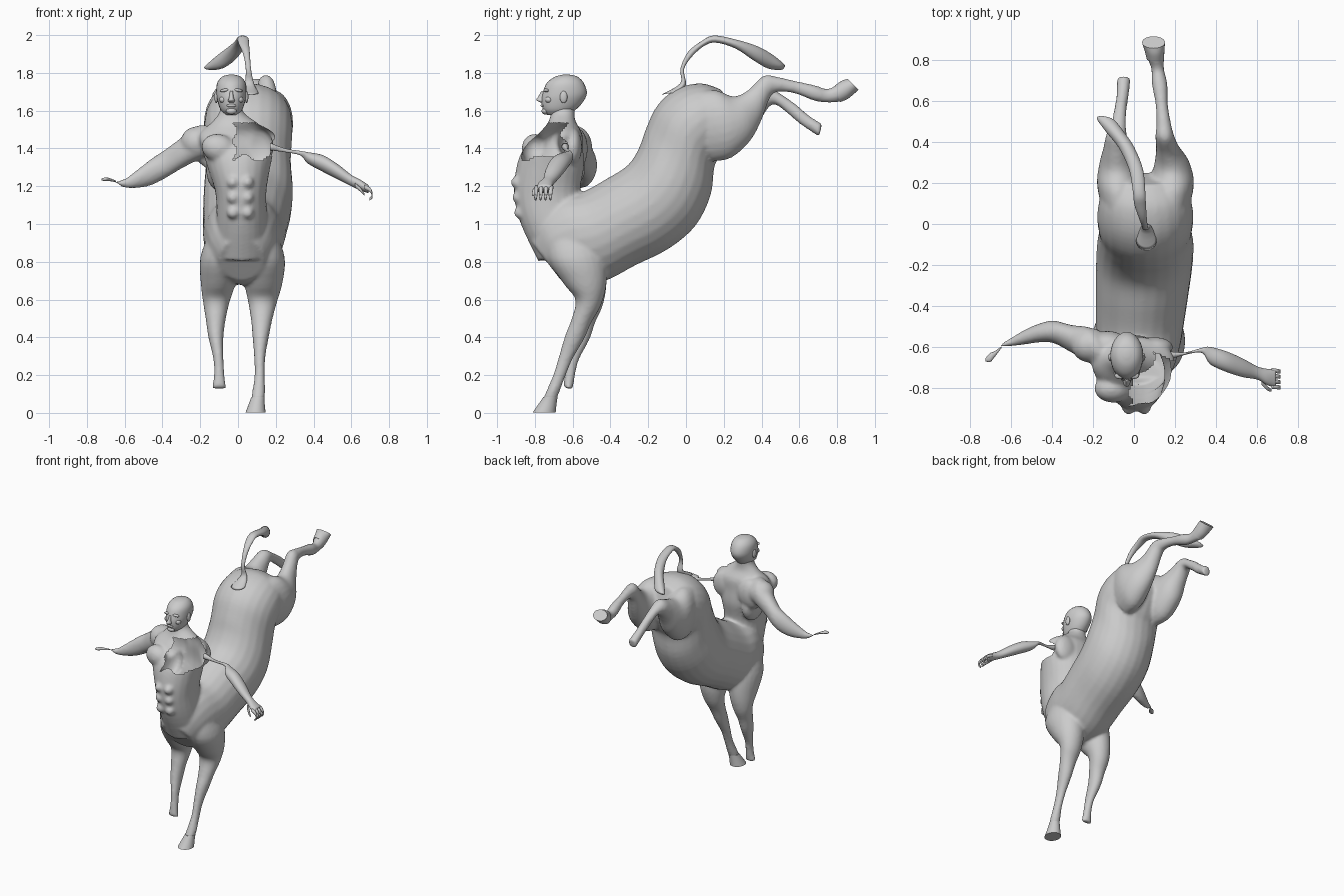
import bpy, bmesh, math
from mathutils import Vector

stone = bpy.data.materials.new("grey_stone")
stone.diffuse_color = (0.6, 0.6, 0.6, 1)


def finish(name, bm):
    bmesh.ops.recalc_face_normals(bm, faces=bm.faces[:])
    me = bpy.data.meshes.new(name)
    bm.to_mesh(me)
    bm.free()
    ob = bpy.data.objects.new(name, me)
    bpy.context.collection.objects.link(ob)
    me.materials.append(stone)
    me.shade_smooth()
    return ob


def catmull(a, b, c, d, t):
    return 0.5 * (2 * b + (c - a) * t + (2 * a - 5 * b + 4 * c - d) * t * t + (3 * b - a - 3 * c + d) * t ** 3)


def loft(name, rings, sub=4, n=24):
    """Skin smoothly interpolated elliptical rings (centre, half axis, half axis)."""
    fine = []
    last = len(rings) - 1
    for i in range(last):
        q = [rings[max(0, min(last, j))] for j in (i - 1, i, i + 1, i + 2)]
        for s in range(sub):
            fine.append([catmull(*[r[k] for r in q], s / sub) for k in range(3)])
    fine.append(rings[-1])
    bm = bmesh.new()
    loops = []
    for c, u, v in fine:
        loops.append([bm.verts.new(c + u * math.cos(2 * math.pi * j / n) + v * math.sin(2 * math.pi * j / n))
                      for j in range(n)])
    for a, b in zip(loops, loops[1:]):
        for j in range(n):
            bm.faces.new((a[j], a[(j + 1) % n], b[(j + 1) % n], b[j]))
    bm.faces.new(loops[0])
    bm.faces.new(loops[-1][::-1])
    return finish(name, bm)


def side(name, rows, **kw):
    """Rows give two outline points (y, z), the centre x and the half width."""
    rings = []
    for ay, az, by, bz, x, w in rows:
        a, b = Vector((x, ay, az)), Vector((x, by, bz))
        rings.append(((a + b) / 2, (a - b) / 2, Vector((w, 0, 0))))
    return loft(name, rings, **kw)


def limb(name, rows, **kw):
    """Rows give the centre and the half depth and half height, running along x."""
    return loft(name, [(Vector(r[:3]), Vector((0, 0, r[4])), Vector((0, r[3], 0))) for r in rows], **kw)


def ball(name, loc, size, rot=0):
    bm = bmesh.new()
    bmesh.ops.create_uvsphere(bm, u_segments=20, v_segments=12, radius=1)
    c, s = math.cos(rot), math.sin(rot)
    for v in bm.verts:
        x, y, z = (v.co[i] * size[i] for i in range(3))
        v.co = Vector((x * c + z * s, y, z * c - x * s)) + Vector(loc)
    return finish(name, bm)


parts = []
# Horse barrel and rump
parts.append(side("barrel", [
    (-.83, .92, -.66, .70, .02, .12), (-.79, 1.06, -.60, .68, .02, .17), (-.68, 1.15, -.50, .68, .025, .20),
    (-.55, 1.17, -.40, .71, .03, .215), (-.42, 1.24, -.27, .78, .04, .225), (-.31, 1.31, -.09, .87, .05, .235),
    (-.25, 1.40, .05, .99, .055, .235), (-.21, 1.51, .13, 1.15, .055, .225), (-.15, 1.63, .15, 1.30, .055, .232),
    (-.05, 1.715, .18, 1.36, .055, .232), (.08, 1.745, .22, 1.44, .055, .21), (.19, 1.71, .25, 1.52, .055, .14)]))
# Hind legs: thigh, hock, cannon
parts.append(side("hind_leg_left", [
    (0, 1.69, .14, 1.33, .175, .09), (.15, 1.71, .24, 1.35, .185, .107), (.25, 1.675, .34, 1.44, .185, .085),
    (.33, 1.71, .40, 1.55, .165, .058), (.41, 1.785, .445, 1.67, .15, .046), (.48, 1.78, .49, 1.70, .145, .036),
    (.58, 1.757, .58, 1.69, .135, .03), (.68, 1.735, .68, 1.652, .125, .038), (.75, 1.715, .76, 1.642, .115, .031),
    (.80, 1.74, .82, 1.65, .105, .042), (.83, 1.75, .855, 1.68, .10, .045)]))
parts.append(side("hind_leg_right", [
    (0, 1.69, .14, 1.33, -.065, .09), (.15, 1.71, .24, 1.35, -.075, .105), (.25, 1.675, .34, 1.44, -.08, .088),
    (.34, 1.70, .39, 1.54, -.085, .065), (.43, 1.73, .44, 1.62, -.085, .05), (.50, 1.69, .48, 1.63, -.075, .036),
    (.58, 1.635, .55, 1.575, -.065, .03), (.65, 1.575, .61, 1.525, -.055, .03), (.72, 1.53, .705, 1.462, -.05, .034)]))
# Fore legs: shoulder, knee, cannon
parts.append(side("fore_leg_left", [
    (-.72, .95, -.48, .98, .14, .06), (-.725, .81, -.43, .83, .14, .108), (-.645, .68, -.42, .69, .135, .10),
    (-.585, .6, -.45, .57, .13, .076), (-.605, .5, -.50, .48, .125, .056), (-.64, .41, -.54, .39, .12, .043),
    (-.67, .31, -.60, .285, .115, .03), (-.70, .21, -.64, .19, .115, .027), (-.735, .125, -.67, .11, .11, .034),
    (-.76, .07, -.69, .06, .105, .035)]))
parts.append(side("fore_leg_right", [
    (-.72, .95, -.48, .98, -.09, .06), (-.725, .81, -.43, .83, -.095, .105), (-.645, .68, -.42, .69, -.105, .092),
    (-.58, .6, -.44, .57, -.115, .07), (-.59, .5, -.48, .48, -.118, .052), (-.61, .41, -.51, .39, -.117, .04),
    (-.63, .31, -.565, .285, -.105, .028), (-.64, .22, -.585, .21, -.1, .027), (-.65, .135, -.60, .125, -.1, .038)]))
# Human torso up to the neck
parts.append(side("torso", [
    (-.78, .80, -.55, .9, .02, .14), (-.875, 1.0, -.55, 1.05, .02, .135), (-.91, 1.15, -.56, 1.18, .015, .135),
    (-.90, 1.29, -.54, 1.3, .005, .165), (-.865, 1.39, -.545, 1.4, 0, .19), (-.79, 1.47, -.55, 1.48, -.005, .20),
    (-.735, 1.53, -.585, 1.545, -.02, .12), (-.715, 1.59, -.59, 1.60, -.035, .062), (-.72, 1.66, -.58, 1.66, -.035, .06)]))
# Chest, shoulder, back and belly muscles
for name, loc, size, rot in [
        ("pectoral", (-.10, -.80, 1.40), (.095, .07, .075), .3),
        ("deltoid", (-.215, -.59, 1.43), (.09, .085, .085), .5),
        ("shoulder_blade_right", (-.13, -.58, 1.40), (.10, .06, .11), .2),
        ("shoulder_blade_left", (.10, -.60, 1.41), (.09, .05, .10), -.2),
        ("side_muscle", (-.11, -.64, 1.30), (.06, .11, .12), 0)]:
    parts.append(ball(name, loc, size, rot))
for row in range(3):
    for sx in (-1, 1):
        parts.append(ball("abdominal", (.012 + sx * .038, -.872 - .008 * row, 1.06 + row * .08), (.034, .04, .034)))
# Right arm, tapering to a torn wrist
parts.append(limb("arm_right", [
    (-.12, -.64, 1.44, .07, .07), (-.21, -.59, 1.43, .085, .092), (-.30, -.56, 1.375, .068, .082),
    (-.39, -.525, 1.315, .055, .076), (-.46, -.53, 1.275, .046, .07), (-.53, -.55, 1.24, .036, .05),
    (-.60, -.575, 1.215, .02, .024), (-.65, -.59, 1.225, .007, .007)]))

# Fuse the flesh into one continuous surface
bpy.ops.object.select_all(action='DESELECT')
for ob in parts:
    ob.select_set(True)
figure = parts[0]
bpy.context.view_layer.objects.active = figure
bpy.ops.object.join()
figure.name = "body"
mod = figure.modifiers.new("fuse", 'REMESH')
mod.mode, mod.voxel_size, mod.use_smooth_shade = 'VOXEL', .011, True
mod = figure.modifiers.new("soften", 'SMOOTH')
mod.factor, mod.iterations = .5, 5
for m in ("fuse", "soften"):
    bpy.ops.object.modifier_apply(modifier=m)

# Broken open left breast and shoulder
bm = bmesh.new()
bm.from_mesh(figure.data)
gone = []
for f in bm.faces:
    x, y, z = f.calc_center_median()
    rim = 1.345 + .018 * math.sin(x * 45) + .25 * max(0, -.8 - y) * 0.3
    if x > -.015 + .012 * math.sin(z * 60) and rim < z < 1.535 and y < -.645 + .02 * math.sin(z * 50):
        gone.append(f)
bmesh.ops.delete(bm, geom=gone, context='FACES')
bm.to_mesh(figure.data)
bm.free()
figure.data.materials.clear()
figure.data.materials.append(stone)
figure.data.shade_smooth()

# Head with face details
side("head", [
    (-.735, 1.578, -.63, 1.575, -.035, .03), (-.757, 1.605, -.59, 1.60, -.035, .056),
    (-.765, 1.65, -.55, 1.64, -.035, .072), (-.76, 1.69, -.525, 1.69, -.035, .08),
    (-.738, 1.745, -.54, 1.745, -.035, .076), (-.695, 1.779, -.575, 1.78, -.035, .05),
    (-.65, 1.791, -.62, 1.791, -.035, .012)])
side("nose", [(-.765, 1.705, -.73, 1.70, -.035, .009), (-.782, 1.675, -.74, 1.67, -.035, .012),
              (-.792, 1.655, -.74, 1.65, -.035, .018), (-.765, 1.642, -.74, 1.642, -.035, .012)], n=12)
ball("lips", (-.035, -.757, 1.627), (.026, .013, .009))
ball("chin", (-.035, -.745, 1.598), (.028, .02, .018))
for sx in (-1, 1):
    ball("brow", (-.035 + sx * .033, -.738, 1.708), (.027, .016, .009), sx * .15)
    ball("cheek", (-.035 + sx * .042, -.725, 1.658), (.022, .022, .018))
    ball("ear", (-.035 + sx * .08, -.648, 1.672), (.01, .02, .032))

# Left forearm hanging from a thin torn strip, with hand and fingers
limb("arm_left", [
    (.17, -.64, 1.41, .02, .02), (.25, -.63, 1.39, .006, .010), (.33, -.615, 1.375, .012, .012),
    (.37, -.64, 1.35, .042, .03), (.45, -.67, 1.32, .05, .044), (.53, -.70, 1.275, .045, .04),
    (.60, -.725, 1.23, .032, .03), (.65, -.745, 1.205, .04, .028), (.69, -.75, 1.185, .045, .022)])
for i in range(4):
    y = -.79 + i * .026
    limb("finger", [(.67, y, 1.195, .012, .012), (.70, y - .004, 1.18, .011, .013),
                    (.712, y - .006, 1.15, .009, .012), (.695, y - .006, 1.13, .005, .006)], n=10)
limb("thumb", [(.62, -.77, 1.205, .012, .012), (.65, -.80, 1.18, .011, .011), (.67, -.81, 1.155, .006, .006)], n=10)

# Loose fragment of the right hand
limb("hand_fragment", [(-.645, -.60, 1.225, .004, .004), (-.68, -.635, 1.235, .015, .008),
                       (-.70, -.65, 1.237, .022, .010), (-.722, -.66, 1.235, .008, .005)], n=12)

# Hooves with flat soles
for name, rows in (
        ("fore_hoof", [(-.755, .085, -.68, .085, .106, .035), (-.775, .055, -.685, .05, .10, .041),
                       (-.812, .002, -.69, .002, .093, .053)]),
        ("hind_hoof", [(.79, 1.735, .815, 1.645, .104, .042), (.825, 1.758, .86, 1.665, .10, .048),
                       (.855, 1.768, .913, 1.71, .095, .056)])):
    hoof = side(name, rows)
    bpy.ops.object.select_all(action='DESELECT')
    hoof.select_set(True)
    bpy.context.view_layer.objects.active = hoof
    bpy.ops.object.shade_smooth_by_angle(angle=math.radians(40))

# Tail: flared root, thin arch, broad ribbon of hair
side("tail", [
    (-.13, 1.685, -.03, 1.70, .06, .05), (-.03, 1.745, 0, 1.74, .06, .025), (-.03, 1.82, -.01, 1.82, .055, .014),
    (.01, 1.91, .035, 1.89, .045, .018), (.085, 1.97, .10, 1.945, .03, .028), (.15, 1.998, .16, 1.96, .025, .03),
    (.27, 1.975, .26, 1.93, .01, .034), (.38, 1.94, .36, 1.865, -.035, .038), (.46, 1.895, .43, 1.825, -.09, .042),
    (.515, 1.85, .49, 1.815, -.135, .04), (.525, 1.835, .515, 1.82, -.16, .02)])
